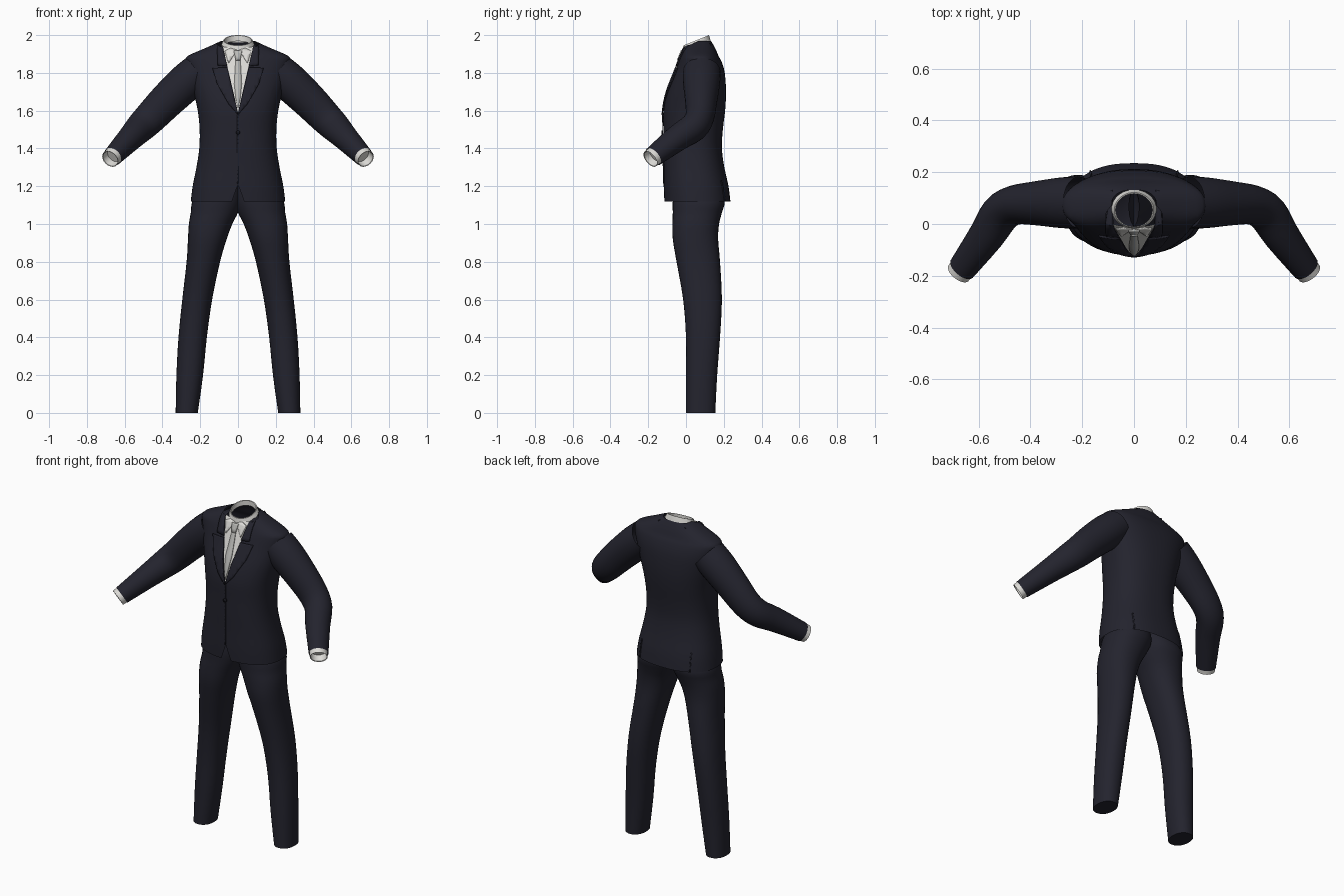
import bpy, bmesh, math
from mathutils import Vector
from mathutils.bvhtree import BVHTree

if "Cube" in bpy.data.objects:
    bpy.data.objects.remove(bpy.data.objects["Cube"])


def material(name, rgb):
    m = bpy.data.materials.new(name)
    m.diffuse_color = (*rgb, 1)
    m.use_nodes = True
    m.node_tree.nodes["Principled BSDF"].inputs["Base Color"].default_value = m.diffuse_color
    return m


NAVY = material("navy_wool", (0.017, 0.017, 0.027))
WHITE = material("shirt_white", (0.72, 0.71, 0.68))
GREY = material("tie_grey", (0.50, 0.50, 0.48))
BLACK = material("button_black", (0.008, 0.008, 0.012))


def finish(name, bm, mats, angle=40):
    me = bpy.data.meshes.new(name)
    bm.to_mesh(me)
    bm.free()
    for m in mats:
        me.materials.append(m)
    me.shade_smooth()
    me.set_sharp_from_angle(angle=math.radians(angle))
    ob = bpy.data.objects.new(name, me)
    bpy.context.collection.objects.link(ob)
    return ob


def smooth_rows(rows, n=3):
    """Catmull-Rom interpolation between rows of numbers."""
    out = []
    for i in range(len(rows) - 1):
        p0, p1 = rows[max(i - 1, 0)], rows[i]
        p2, p3 = rows[i + 1], rows[min(i + 2, len(rows) - 1)]
        for k in range(n):
            t = k / n
            out.append([0.5 * (2 * b + (c - a) * t + (2 * a - 5 * b + 4 * c - d) * t * t
                               + (3 * b - a - 3 * c + d) * t ** 3)
                        for a, b, c, d in zip(p0, p1, p2, p3)])
    return out + [list(rows[-1])]


def loft(rings, cap_start=False, cap_end=False):
    bm = bmesh.new()
    vs = [[bm.verts.new(p) for p in r] for r in rings]
    n = len(vs[0])
    for a, b in zip(vs, vs[1:]):
        for i in range(n):
            j = (i + 1) % n
            bm.faces.new((a[i], a[j], b[j], b[i]))
    if cap_start:
        bm.faces.new(vs[0][::-1])
    if cap_end:
        bm.faces.new(vs[-1])
    bmesh.ops.recalc_face_normals(bm, faces=bm.faces)
    return bm


def flat_ring(z, x0, x1, y0, y1, e=2.0, n=40):
    """Horizontal superellipse filling the given box."""
    pts = []
    for i in range(n):
        a = 2 * math.pi * i / n
        c, s = math.cos(a), math.sin(a)
        c = math.copysign(abs(c) ** (2 / e), c)
        s = math.copysign(abs(s) ** (2 / e), s)
        pts.append(Vector(((x0 + x1) / 2 + c * (x1 - x0) / 2,
                           (y0 + y1) / 2 + s * (y1 - y0) / 2, z)))
    return pts


def cut(bm, co, no, front_only=True, clear=False):
    faces = [f for f in bm.faces if not front_only or f.calc_center_median().y < 0.06]
    geom = set(faces)
    for f in faces:
        geom.update(f.verts)
        geom.update(f.edges)
    bmesh.ops.bisect_plane(bm, geom=list(geom), plane_co=co, plane_no=no, clear_outer=clear)


# Jacket body: z, half width, front y, back y
body = [(1.12, .25, -.115, .235), (1.2, .24, -.118, .225), (1.3, .22, -.118, .203),
        (1.4, .205, -.12, .19), (1.5, .203, -.12, .195), (1.6, .213, -.12, .207),
        (1.7, .235, -.10, .212), (1.8, .26, -.062, .205), (1.86, .275, -.04, .188),
        (1.89, .265, -.028, .172), (1.93, .175, -.012, .155), (1.97, .087, .01, .132)]
bm = loft([flat_ring(z, -a, a, f, b, 2.4, 56) for z, a, f, b in smooth_rows(body)])

# Neck opening slopes down toward the front
cut(bm, (0, .07, 1.97), (0, -.44, 1), False, True)

# Shirt triangle between the lapels and the cutaway at the front hem
V_LOW, V_SLOPE, NOTCH_TOP, NOTCH_SLOPE = 1.59, .088 / .38, 1.21, .36
for s in (-1, 1):
    cut(bm, (0, 0, V_LOW), (s, 0, -V_SLOPE))
    cut(bm, (0, 0, NOTCH_TOP), (s, 0, NOTCH_SLOPE))
surface = BVHTree.FromBMesh(bm)
gone = []
for f in bm.faces:
    c = f.calc_center_median()
    if c.y < 0.06:
        if abs(c.x) < (c.z - V_LOW) * V_SLOPE:
            f.material_index = 1
        elif abs(c.x) < (NOTCH_TOP - c.z) * NOTCH_SLOPE:
            gone.append(f)
bmesh.ops.delete(bm, geom=gone, context='FACES')
finish("jacket_body", bm, [NAVY, WHITE], 50)


def plate(name, outline, mat, thick=.007, side=-1):
    """Thin panel whose x-z outline is draped over the front (or back) of the jacket."""
    bm = bmesh.new()
    bm.faces.new([bm.verts.new((x, 0, z)) for x, z in outline])
    zs = [z for _, z in outline]
    xs = [x for x, _ in outline]
    for lo, hi, no, axis in ((min(zs), max(zs), (0, 0, 1), 2), (min(xs), max(xs), (1, 0, 0), 0)):
        v = lo + .02
        while v < hi:
            co = [0, 0, 0]
            co[axis] = v
            bmesh.ops.bisect_plane(bm, geom=bm.verts[:] + bm.edges[:] + bm.faces[:],
                                   plane_co=co, plane_no=no)
            v += .02
    for v in bm.verts:
        hit = surface.ray_cast(Vector((v.co.x, 2 * side, v.co.z)), Vector((0, -side, 0)))[0]
        if hit is None:
            hit = surface.find_nearest(Vector((v.co.x, .03, v.co.z)))[0]
        v.co = hit + Vector((0, .001 * side, 0))
    bm.normal_update()
    for f in bm.faces:
        if f.normal.y * side < 0:
            f.normal_flip()
    ob = finish(name, bm, [mat])
    mod = ob.modifiers.new("thickness", 'SOLIDIFY')
    mod.thickness, mod.offset = thick, 1


# Lapels, jacket collar, shirt collar points and back vents, mirrored
for s, tag in ((1, "left"), (-1, "right")):
    def both(pts):
        return [(s * x, z) for x, z in pts]
    plate("lapel_" + tag, both([(0, 1.578), (.056, 1.825), (.135, 1.825), (.11, 1.74), (.05, 1.635)]), NAVY)
    plate("jacket_collar_" + tag, both([(.057, 1.835), (.083, 1.95), (.11, 1.94), (.108, 1.84)]), NAVY)
    plate("shirt_collar_point_" + tag, both([(.005, 1.92), (.04, 1.93), (.07, 1.915), (.05, 1.85)]), WHITE, .005)
    plate("back_vent_" + tag, both([(.165, 1.125), (.171, 1.125), (.168, 1.23), (.162, 1.23)]), NAVY, .004, 1)

# Tie, front closing edge and button
plate("tie_blade", [(0, 1.61), (.012, 1.665), (.020, 1.74), (.012, 1.88), (-.012, 1.88), (-.020, 1.74), (-.012, 1.665)], GREY, .005)
plate("tie_knot", [(.012, 1.865), (.022, 1.915), (-.022, 1.915), (-.012, 1.865)], GREY, .009)
plate("front_edge", [(-.006, 1.215), (.002, 1.215), (.004, 1.58), (-.004, 1.58)], NAVY, .004)
plate("button", [(.011 * math.cos(k * math.pi / 6), 1.485 + .011 * math.sin(k * math.pi / 6))
                 for k in range(12)], BLACK, .008)

# Shirt collar band, higher at the back
outer_low = [Vector((p.x, p.y, min(1.962, 1.955 + (p.y - .07) * .44)))
             for p in flat_ring(0, -.087, .087, -.018, .133)]
top = flat_ring(0, -.076, .076, -.014, .122)
inner_top = flat_ring(0, -.071, .071, -.010, .117)
for p in top + inner_top:
    p.z = 1.945 + (p.y + .014) * .404
inner_low = [Vector((p.x, p.y, p.z - .03)) for p in inner_top]
finish("shirt_collar", loft([outer_low, top, inner_top, inner_low]), [WHITE])


def tube_rings(rows, s, n=28):
    """Elliptical rings square to the path; rows are x, y, z, in-plane radius, depth radius."""
    pts = [Vector(r[:3]) for r in rows]
    rings = []
    for i, r in enumerate(rows):
        t = (pts[min(i + 1, len(pts) - 1)] - pts[max(i - 1, 0)]).normalized()
        b = (Vector((0, 1, 0)) - t * t.y).normalized()
        u = t.cross(b)
        ring = []
        for k in range(n):
            a = 2 * math.pi * k / n
            p = pts[i] + u * (r[3] * math.cos(a)) + b * (r[4] * math.sin(a))
            ring.append((s * p.x, p.y, p.z))
        rings.append(ring)
    return rings


# Sleeves bend forward at the elbow, shirt cuffs peek out, trouser legs spread
sleeve = [(.21, .083, 1.805, .098, .10), (.28, .082, 1.745, .10, .098), (.38, .08, 1.65, .094, .085),
          (.46, .073, 1.567, .087, .076), (.515, .04, 1.512, .08, .075),
          (.57, -.045, 1.455, .068, .07), (.664, -.172, 1.357, .052, .056)]
cuff = [(.645, -.146, 1.377, .050, .052), (.677, -.189, 1.344, .048, .050),
        (.676, -.187, 1.345, .044, .046), (.655, -.160, 1.366, .042, .044)]
leg = [(0, .213, .33, 0, .155), (.2, .185, .326, 0, .165), (.4, .165, .315, 0, .18),
       (.6, .137, .295, -.015, .19), (.8, .095, .272, -.05, .18), (.92, .06, .265, -.07, .17),
       (1.0, .03, .26, -.072, .175), (1.06, 0, .25, -.07, .19), (1.12, -.02, .242, -.07, .205),
       (1.2, -.02, .2, -.06, .18)]
for s, tag in ((1, "left"), (-1, "right")):
    finish("sleeve_" + tag, loft(tube_rings(smooth_rows(sleeve), s)), [NAVY])
    # The cuff tube folds back inside itself and closes
    start = Vector(cuff[0][:3])
    rings = tube_rings(cuff[:2], s) + tube_rings(cuff[2:], s)
    # Reversed inner path runs the other way round, so mirror its point order
    rings[2:] = [[r[(14 - k) % 28] for k in range(28)] for r in rings[2:]]
    finish("shirt_cuff_" + tag, loft(rings, cap_end=True), [WHITE])
    rows = [(z, *sorted((s * a, s * b)), f, k) for z, a, b, f, k in smooth_rows(leg)]
    finish("trouser_leg_" + tag, loft([flat_ring(*r, 2.2, 32) for r in rows], True), [NAVY])
